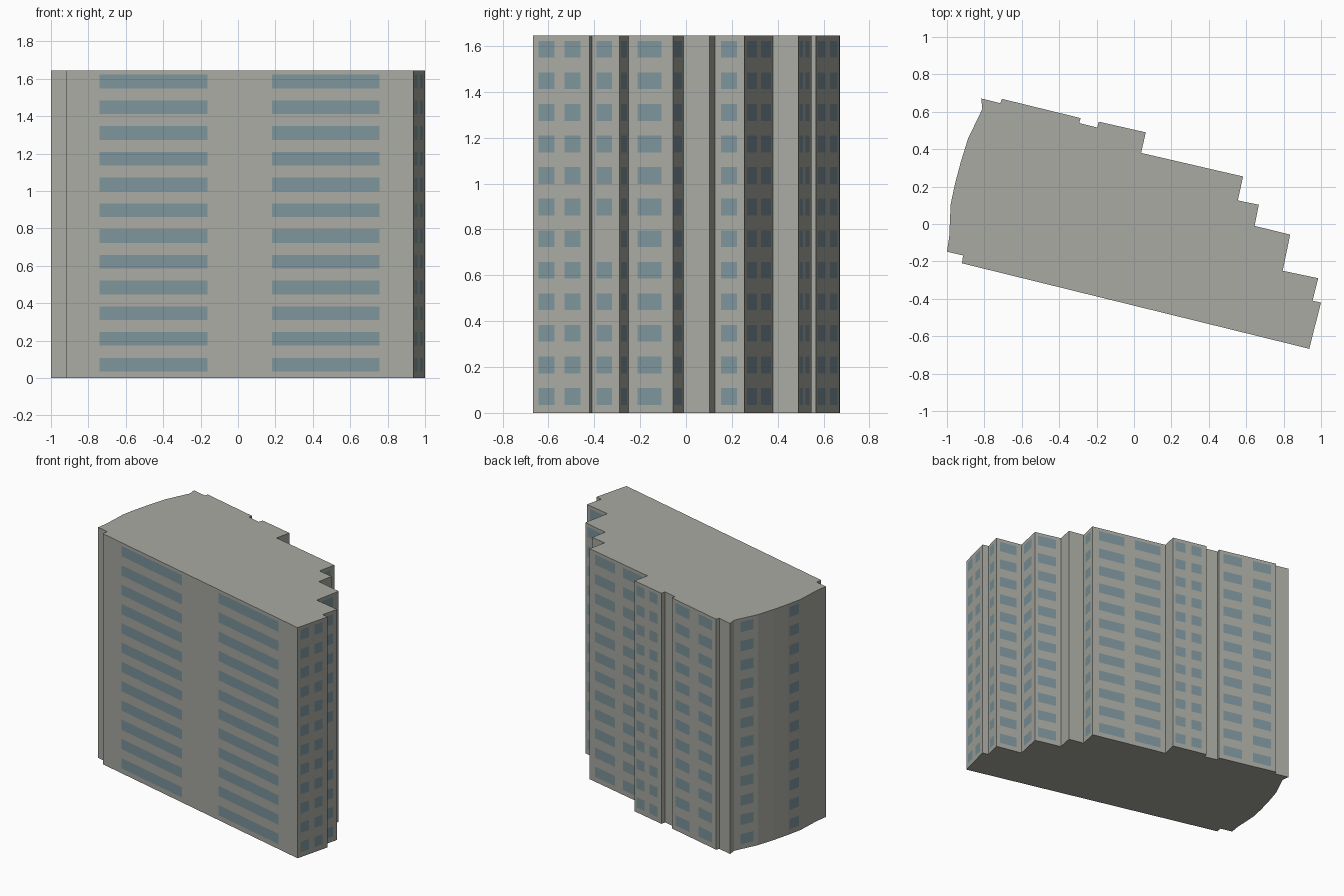
import bpy
import bmesh

cube = bpy.data.objects.get("Cube")
if cube:
    bpy.data.objects.remove(cube, do_unlink=True)

HEIGHT = 1.645
FLOORS = 12
FLOOR_STEP = 0.1376
SILL, HEAD = 0.035, 0.108


def make_material(name, colour):
    mat = bpy.data.materials.new(name)
    mat.use_nodes = True
    mat.diffuse_color = colour
    bsdf = next(n for n in mat.node_tree.nodes if n.type == 'BSDF_PRINCIPLED')
    bsdf.inputs["Base Color"].default_value = colour
    bsdf.inputs["Roughness"].default_value = 0.8
    return mat


# Footprint, counterclockwise: wall start, then window spans along that wall
WALLS = [
    # front
    ((-1.0, -0.148), []),
    ((-0.914, -0.168), []),
    ((-0.92, -0.21), [(0.097, 0.407), (0.593, 0.903)]),
    # stepped right end
    ((0.937, -0.667), [(0.095, 0.38), (0.56, 0.84)]),
    ((1.0, -0.42), []),
    ((0.955, -0.41), [(0.17, 0.72)]),
    ((0.985, -0.29), [(0.15, 0.8)]),
    ((0.795, -0.25), [(0.2, 0.74)]),
    ((0.835, -0.057), [(0.12, 0.82)]),
    ((0.645, -0.01), []),
    ((0.667, 0.103), []),
    ((0.555, 0.126), [(0.21, 0.75)]),
    # back
    ((0.583, 0.254), [(0.09, 0.44), (0.58, 0.93)]),
    ((0.038, 0.38), []),
    ((0.063, 0.49), [(0.07, 0.37), (0.55, 0.85)]),
    ((-0.188, 0.547), []),
    ((-0.197, 0.516), []),
    ((-0.293, 0.54), []),
    ((-0.285, 0.566), [(0.08, 0.4), (0.6, 0.91)]),
    ((-0.706, 0.669), []),
    ((-0.715, 0.646), []),
    ((-0.817, 0.671), []),
    # curved left end
    ((-0.811, 0.615), [(0.27, 0.81)]),
    ((-0.888, 0.455), []),
    ((-0.925, 0.335), []),
    ((-0.957, 0.215), [(0.1, 0.85)]),
    ((-0.98, 0.107), []),
    ((-0.988, -0.07), []),
]
BLANK = {(5, 5)}  # (wall, floor) pairs without a window

# Split every wall into columns: ring of plan points plus a window flag each
ring, columns = [], []
for i, (start, spans) in enumerate(WALLS):
    end = WALLS[(i + 1) % len(WALLS)][0]
    cuts = [0.0] + [t for span in spans for t in span]
    for k, t in enumerate(cuts):
        ring.append([a + (b - a) * t for a, b in zip(start, end)])
        columns.append((i, k % 2 == 1))

# Split the height into bands: odd bands hold the windows
levels = [0.0]
for f in range(FLOORS):
    levels += [SILL + f * FLOOR_STEP, HEAD + f * FLOOR_STEP]
levels.append(HEIGHT)

# Tower shell with the windows cut flush into the walls
bm = bmesh.new()
grid = [[bm.verts.new((x, y, z)) for x, y in ring] for z in levels]
count = len(ring)
for row in range(len(levels) - 1):
    for c, (wall, glazed) in enumerate(columns):
        n = (c + 1) % count
        face = bm.faces.new((grid[row][c], grid[row][n],
                             grid[row + 1][n], grid[row + 1][c]))
        is_window = glazed and row % 2 == 1 and (wall, row // 2) not in BLANK
        face.material_index = 1 if is_window else 0

# Roof and underside
bm.faces.new(grid[-1])
bm.faces.new(list(reversed(grid[0])))
bm.normal_update()

mesh = bpy.data.meshes.new("apartment_tower")
bm.to_mesh(mesh)
bm.free()
mesh.materials.append(make_material("concrete_grey", (0.39, 0.40, 0.357, 1)))
mesh.materials.append(make_material("window_blue", (0.205, 0.296, 0.33, 1)))
tower = bpy.data.objects.new("apartment_tower", mesh)
bpy.context.collection.objects.link(tower)
